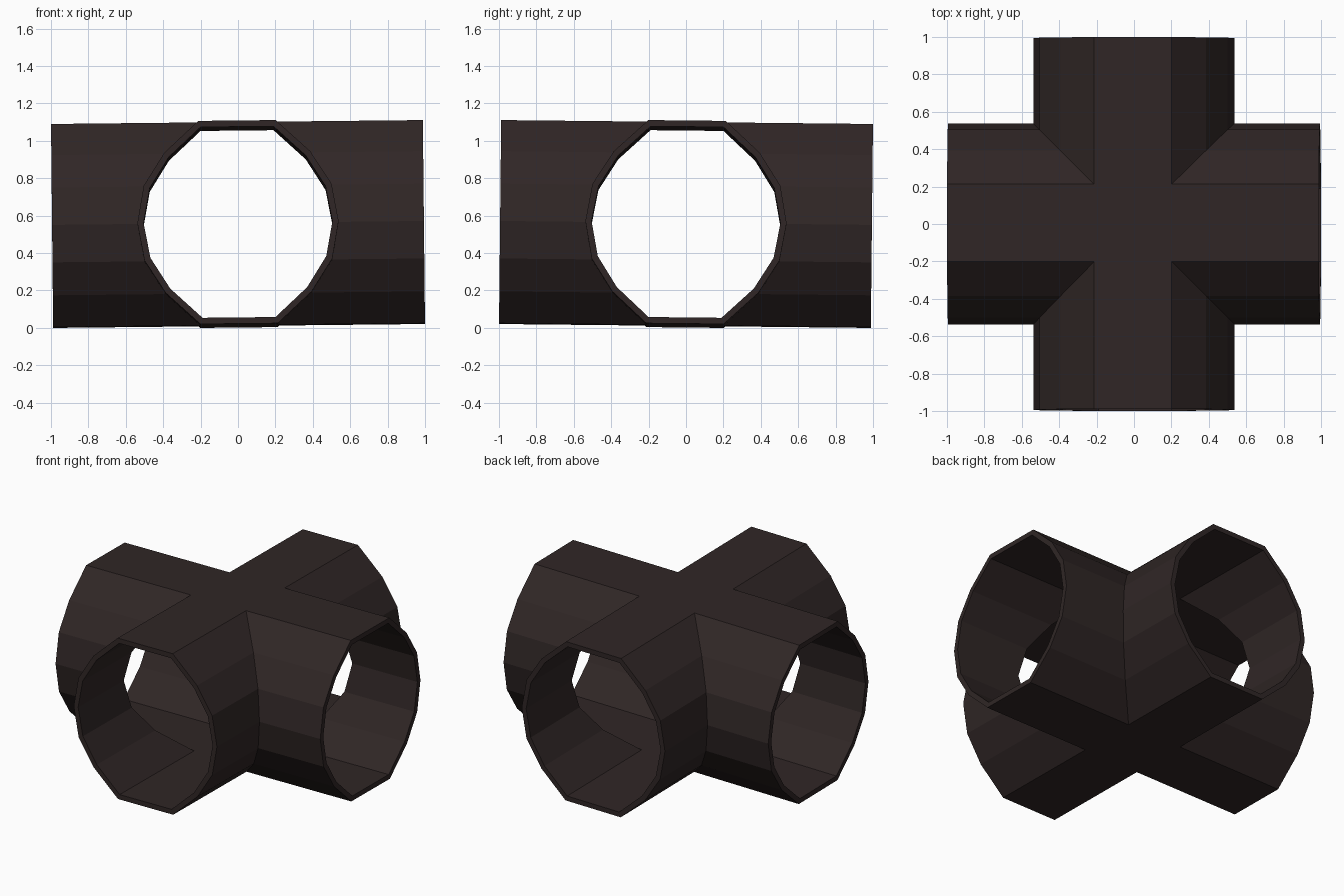
import bpy, bmesh
from mathutils import Matrix

if "Cube" in bpy.data.objects:
    bpy.data.objects.remove(bpy.data.objects["Cube"])

HALF_LEN = 0.994
TILT = 0.0105


def full_profile(half):
    """Mirror the right half (top to bottom) into a closed loop of (x, z)."""
    return half + [(-x, z) for x, z in reversed(half)]


def right_half(upper, mid):
    return upper + [mid] + [(x, -z) for x, z in reversed(upper)]


outer = full_profile(right_half([(0.207, 0.543), (0.39, 0.375), (0.502, 0.2)], (0.538, 0)))
inner = full_profile(right_half([(0.195, 0.51), (0.366, 0.352), (0.47, 0.187)], (0.505, 0)))

bm = bmesh.new()


def face(points, rot):
    bm.faces.new([bm.verts.new(rot @ Matrix.Translation(p).to_translation()) for p in points])


# Four arms, mitred where they meet on the diagonals
for k in range(4):
    rot = Matrix.Rotation(k * 1.5707963268, 3, 'Z')
    n = len(outer)
    for i in range(n):
        j = (i + 1) % n
        for prof in (outer, inner):
            (x0, z0), (x1, z1) = prof[i], prof[j]
            face([(x0, -HALF_LEN, z0), (x1, -HALF_LEN, z1),
                  (x1, -abs(x1), z1), (x0, -abs(x0), z0)], rot)
        # open end rim
        rim = [outer[i], outer[j], inner[j], inner[i]]
        face([(x, -HALF_LEN, z) for x, z in rim], rot)

# Flat square panels in the middle, top and bottom, outside and inside
for prof in (outer, inner):
    s, h = prof[0]
    for z in (h, -h):
        face([(-s, -s, z), (s, -s, z), (s, s, z), (-s, s, z)], Matrix.Identity(3))

bmesh.ops.remove_doubles(bm, verts=bm.verts, dist=0.0005)
bmesh.ops.recalc_face_normals(bm, faces=bm.faces)

# Slight lean, then rest on the ground
lean = Matrix.Rotation(-TILT, 4, 'X') @ Matrix.Rotation(-TILT, 4, 'Y')
bm.transform(lean)
bm.transform(Matrix.Translation((0, 0, -min(v.co.z for v in bm.verts))))

mesh = bpy.data.meshes.new("cross_pipe")
bm.to_mesh(mesh)
bm.free()
mat = bpy.data.materials.new("dark brown")
mat.diffuse_color = (0.029, 0.0195, 0.019, 1)
mat.use_nodes = True
mat.node_tree.nodes["Principled BSDF"].inputs["Base Color"].default_value = mat.diffuse_color
mesh.materials.append(mat)
obj = bpy.data.objects.new("cross_pipe", mesh)
bpy.context.collection.objects.link(obj)
